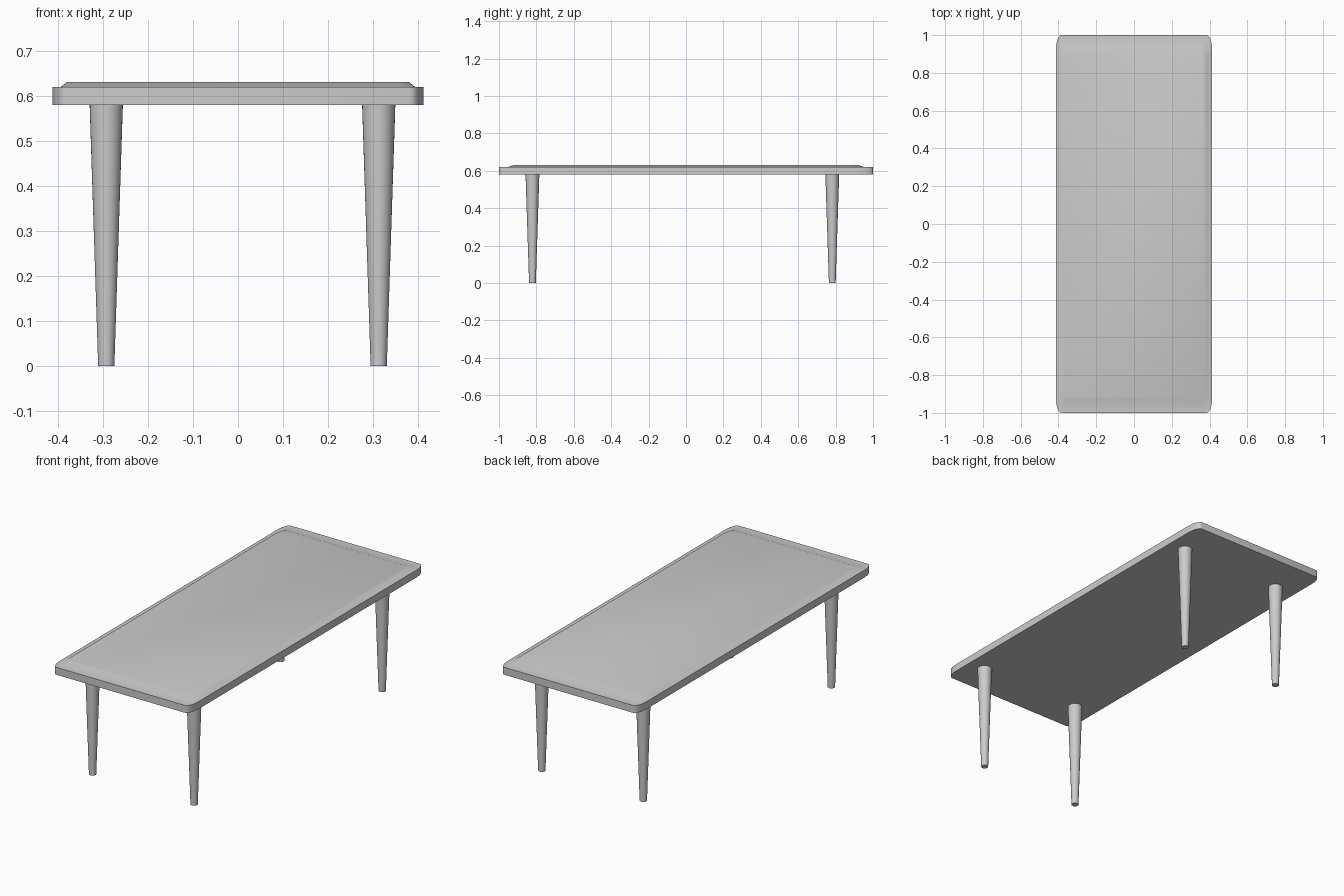
import bpy, bmesh, math

if "Cube" in bpy.data.objects:
    bpy.data.objects.remove(bpy.data.objects["Cube"])

HALF_X, HALF_Y = 0.413, 1.0


def outline(hx, hy, rx, ry, steps=8):
    """Rectangle outline with elliptical corners, counter-clockwise."""
    pts = []
    for k, (sx, sy) in enumerate([(1, 1), (-1, 1), (-1, -1), (1, -1)]):
        for i in range(steps + 1):
            a = math.pi / 2 * (k + i / steps)
            pts.append((sx * (hx - rx) + rx * math.cos(a),
                        sy * (hy - ry) + ry * math.sin(a)))
    return pts


def loft(name, rings, angle):
    """Join stacked rings of points into a closed, smooth-shaded solid."""
    bm = bmesh.new()
    loops = [[bm.verts.new((x, y, z)) for x, y in pts] for pts, z in rings]
    n = len(loops[0])
    for low, high in zip(loops, loops[1:]):
        for i in range(n):
            j = (i + 1) % n
            bm.faces.new((low[i], low[j], high[j], high[i]))
    bm.faces.new(loops[0][::-1])
    bm.faces.new(loops[-1])
    mesh = bpy.data.meshes.new(name)
    bm.to_mesh(mesh)
    bm.free()
    obj = bpy.data.objects.new(name, mesh)
    bpy.context.collection.objects.link(obj)
    bpy.ops.object.select_all(action='DESELECT')
    obj.select_set(True)
    bpy.context.view_layer.objects.active = obj
    bpy.ops.object.shade_smooth_by_angle(angle=math.radians(angle))
    return obj


def circle(cx, cy, r, n=32):
    return [(cx + r * math.cos(2 * math.pi * i / n),
             cy + r * math.sin(2 * math.pi * i / n)) for i in range(n)]


# Table top: straight rim, narrow ledge and slightly raised, chamfered surface
def scaled(s):
    return outline(HALF_X * s, HALF_Y * s, 0.03 * s, 0.072 * s)


loft("table_top", [(scaled(1.0), 0.58), (scaled(1.0), 0.62),
                   (scaled(0.955), 0.62), (scaled(0.922), 0.631)], 50)

# Four round tapered legs
for side, x in (("left", -0.293), ("right", 0.313)):
    for end, y in (("front", -0.821), ("back", 0.782)):
        loft(f"{end}_{side}_leg", [(circle(x, y, 0.018), 0.0),
                                   (circle(x, y, 0.037), 0.582)], 40)
